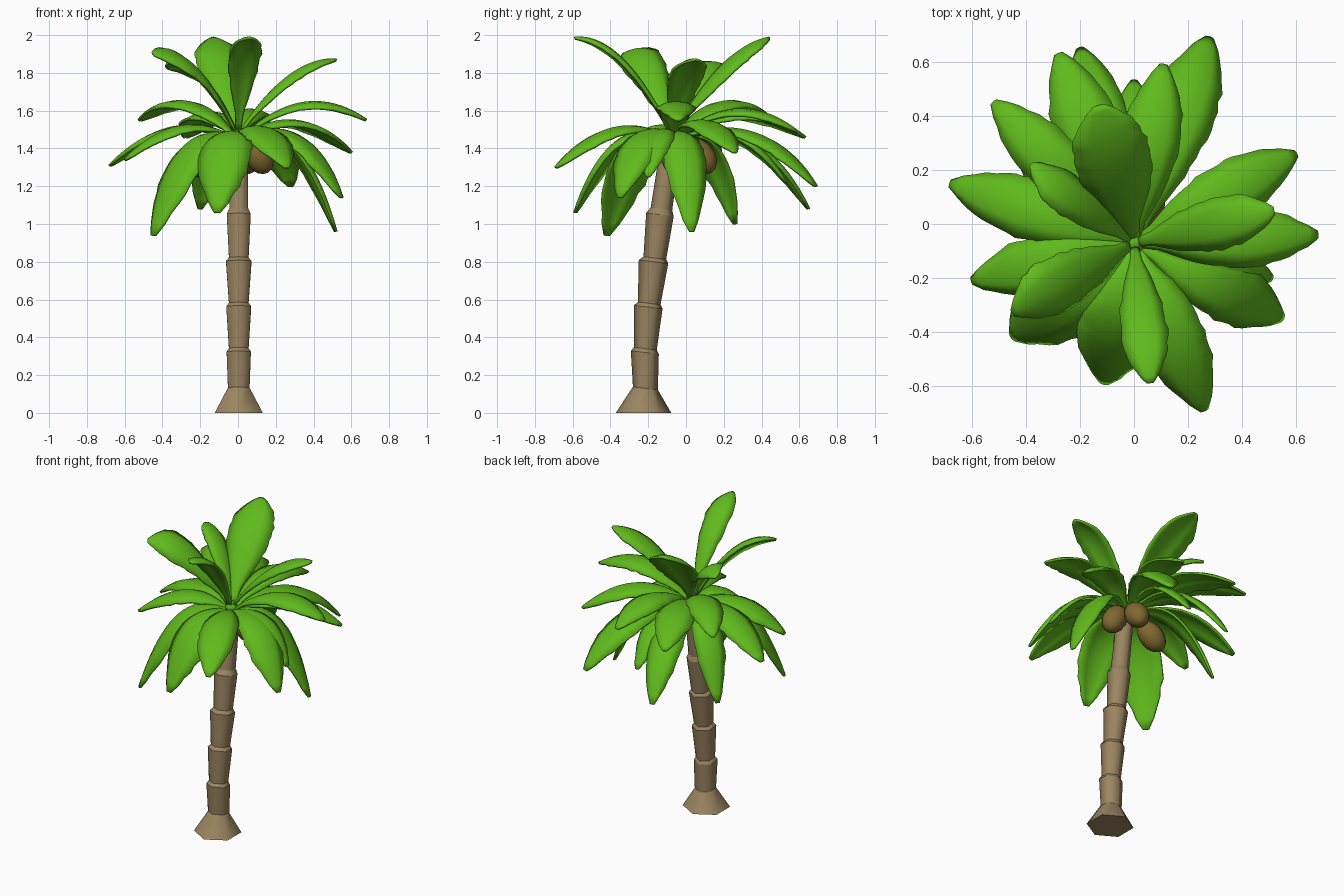
import bpy, bmesh, math, random
from mathutils import Vector

if "Cube" in bpy.data.objects:
    bpy.data.objects.remove(bpy.data.objects["Cube"])

random.seed(4)

def material(name, rgb):
    m = bpy.data.materials.new(name)
    m.diffuse_color = (*rgb, 1)
    m.use_nodes = True
    m.node_tree.nodes["Principled BSDF"].inputs["Base Color"].default_value = m.diffuse_color
    return m

GREEN = material("leaf_green", (0.118, 0.49, 0.012))
BARK = material("bark_brown", (0.325, 0.235, 0.118))
NUT = material("nut_brown", (0.215, 0.14, 0.03))

def finish(name, bm, mat):
    bmesh.ops.recalc_face_normals(bm, faces=bm.faces)
    me = bpy.data.meshes.new(name)
    bm.to_mesh(me)
    bm.free()
    me.materials.append(mat)
    for p in me.polygons:
        p.use_smooth = True
    ob = bpy.data.objects.new(name, me)
    bpy.context.collection.objects.link(ob)
    return ob

# trunk: leaning stack of flared hexagonal segments (z, y centre, radius)
RINGS = [(0, -.225, .147), (.13, -.215, .066), (.32, -.218, .074), (.34, -.215, .06),
         (.56, -.20, .076), (.58, -.195, .06), (.80, -.172, .078), (.82, -.165, .06),
         (1.05, -.138, .073), (1.08, -.13, .057), (1.35, -.09, .054), (1.46, -.07, .04)]
bm = bmesh.new()
loops = []
for z, yc, r in RINGS:
    tilt = 0.12 if z > 0 else 0
    loop = []
    for i in range(6):
        a = math.pi / 2 + i * math.pi / 3
        loop.append(bm.verts.new((.004 + r * math.cos(a), yc + r * math.sin(a),
                                  z - tilt * r * math.sin(a))))
    loops.append(loop)
for a, b in zip(loops, loops[1:]):
    for i in range(6):
        bm.faces.new((a[i], a[(i + 1) % 6], b[(i + 1) % 6], b[i]))
bm.faces.new(loops[0])
bm.faces.new(loops[-1])
# keep the ring ledges crisp while the sides shade smoothly
for loop in loops[:-2]:
    for i in range(6):
        bm.edges.get((loop[i], loop[(i + 1) % 6])).smooth = False
finish("trunk", bm, BARK)

# leaves: a curved blade swept from the crown to a blunt tip
PROFILE = [(0, .16), (.1, .26), (.25, .68), (.42, .95), (.6, 1.05), (.75, .95),
           (.86, .7), (.93, .45), (.98, .28), (1, .12)]

def blade_width(t):
    for (t0, w0), (t1, w1) in zip(PROFILE, PROFILE[1:]):
        if t <= t1:
            return w0 + (w1 - w0) * (t - t0) / (t1 - t0)
    return PROFILE[-1][1]

def leaf(index, tip, half, lift, roll=0):
    tip = Vector(tip)
    out = Vector((tip.x, tip.y + .07, 0)).normalized()
    base = Vector((0, -.07, 1.45 if tip.z < 1.6 else 1.49)) + out * .015
    bend = .62 if tip.z < 1.28 else .5
    ctrl = base.lerp(tip, .5) + Vector((0, 0, lift))
    ctrl += Vector((tip.x - base.x, tip.y - base.y, 0)) * (bend - .5)
    side = Vector((-out.y, out.x, roll)).normalized()
    bm = bmesh.new()
    rows = []
    steps = 20
    for i in range(steps + 1):
        t = i / steps
        p = base * (1 - t) ** 2 + ctrl * 2 * t * (1 - t) + tip * t * t
        tangent = ((ctrl - base) * (1 - t) + (tip - ctrl) * t).normalized()
        normal = tangent.cross(side)
        row = []
        for s in (-1, -.5, 0, .5, 1):
            w = half * blade_width(t)
            if abs(s) == 1 and .2 < t < .97:
                w *= random.uniform(.95, 1.06)
            row.append(bm.verts.new(p + side * s * w - normal * .3 * w * s * s))
        rows.append(row)
    for a, b in zip(rows, rows[1:]):
        for j in range(4):
            bm.faces.new((a[j], a[j + 1], b[j + 1], b[j]))
    ob = finish(f"leaf_{index}", bm, GREEN)
    mod = ob.modifiers.new("thickness", "SOLIDIFY")
    mod.thickness = .014
    mod.offset = 0

LEAVES = [  # tip, half width, arch lift, sideways roll
    # upright leaves
    ((.06, -.59, 1.985), .08, .27), ((-.13, .44, 1.985), .135, .2),
    ((-.45, -.33, 1.9), .11, .28, -.55), ((.52, .05, 1.87), .092, .2),
    ((-.38, .22, 1.83), .08, .25, .55),
    # spreading leaves
    ((.68, -.04, 1.55), .10, .28), ((-.52, .45, 1.55), .10, .29),
    ((-.28, .63, 1.46), .115, .27), ((.11, .59, 1.49), .10, .27),
    ((.6, .26, 1.38), .10, .26), ((-.68, .15, 1.31), .105, .26),
    ((-.6, -.21, 1.34), .10, .24), ((.26, -.69, 1.3), .11, .26),
    # drooping leaves
    ((.28, .69, 1.2), .115, .31), ((-.2, .65, 1.08), .10, .35),
    ((0, .53, 1.22), .08, .28), ((-.42, .26, 1.0), .09, .37),
    ((-.45, -.42, .94), .14, .42), ((-.11, -.59, 1.06), .135, .36),
    ((.55, -.35, 1.14), .11, .34), ((.51, -.2, 1.25), .08, .26),
    ((.52, .03, .96), .105, .42)]
for i, spec in enumerate(LEAVES):
    leaf(i + 1, *spec)

# green crown heart hiding the leaf roots
bm = bmesh.new()
bmesh.ops.create_uvsphere(bm, u_segments=12, v_segments=8, radius=.04)
for v in bm.verts:
    v.co += Vector((0, -.07, 1.47))
finish("crown_heart", bm, GREEN)

# coconuts: egg shapes hanging outwards below the crown
for i, (x, y, z) in enumerate([(.105, -.06, 1.365), (.04, .075, 1.36), (-.18, -.045, 1.34)]):
    bm = bmesh.new()
    bmesh.ops.create_uvsphere(bm, u_segments=16, v_segments=10, radius=1)
    axis = Vector((x, y + .07, -.18)).normalized()
    turn = Vector((0, 0, -1)).rotation_difference(axis)
    for v in bm.verts:
        egg = Vector((v.co.x * .076, v.co.y * .076, v.co.z * .108))
        v.co = turn @ egg + Vector((x, y, z))
    finish(f"coconut_{i + 1}", bm, NUT)
